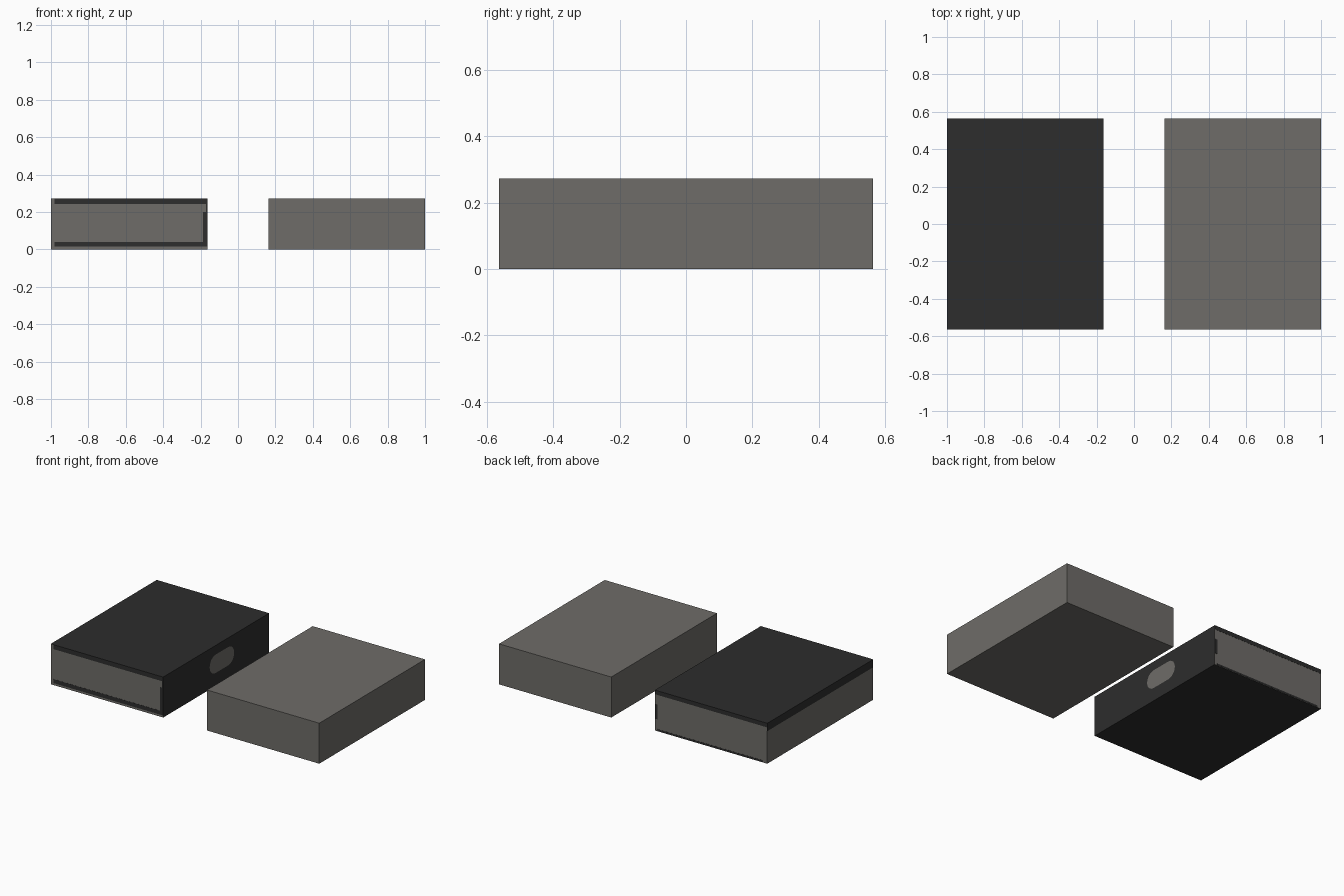
import bpy, bmesh, math

if "Cube" in bpy.data.objects:
    bpy.data.objects.remove(bpy.data.objects["Cube"])


def material(name, color):
    m = bpy.data.materials.new(name)
    m.diffuse_color = (*color, 1)
    m.use_nodes = True
    m.node_tree.nodes["Principled BSDF"].inputs["Base Color"].default_value = m.diffuse_color
    return m


GREY = material("warm_grey", (0.156, 0.150, 0.138))
DARK = material("charcoal", (0.026, 0.026, 0.026))
X0, X1, Y, H, T = -1.0, -0.163, 0.563, 0.273, 0.001


def finish(name, bm, mats):
    me = bpy.data.meshes.new(name)
    bm.to_mesh(me)
    bm.free()
    for m in mats:
        me.materials.append(m)
    ob = bpy.data.objects.new(name, me)
    bpy.context.collection.objects.link(ob)
    return ob


def box(name, x, y, z, mats, rule=None):
    bm = bmesh.new()
    bmesh.ops.create_cube(bm, size=1)
    for v in bm.verts:
        v.co = [r[0] + (c + 0.5) * (r[1] - r[0]) for c, r in zip(v.co, (x, y, z))]
    bm.normal_update()
    for f in bm.faces:
        f.material_index = rule(f.normal) if rule else 0
    return finish(name, bm, mats)


# Plain grey box
box("plain_box", (-X1, 1), (-Y, Y), (0, H), [GREY])

# Two-tone box: dark top, bottom and inner side, grey on the others
box("two_tone_box", (X0, X1), (-Y, Y), (0, H), [GREY, DARK],
    lambda n: int(abs(n.z) > 0.5 or n.x > 0.5))

# Dark painted borders on the two ends: (side, x range, z range)
borders = [
    (-1, (-0.98, X1), (0.243, H)),
    (-1, (-0.98, X1), (0.014, 0.04)),
    (-1, (-0.187, X1), (0.04, 0.2)),
    (-1, (-0.172, X1), (0.2, 0.243)),
    (1, (X0, X1), (0.245, H)),
    (1, (-0.97, X1 - 0.02), (0.002, 0.014)),
    (1, (-0.183, X1), (0.08, 0.18)),
]
for i, (s, xr, zr) in enumerate(borders):
    box(f"end_border_{i}", xr, sorted((s * (Y - T), s * (Y + T))), zr, [DARK])

# Dark band along the top of the outer side
box("side_band", (X0 - T, X0 + T), (-Y, Y), (0.22, H), [DARK])

# Grey rounded finger slot on the inner side
bm = bmesh.new()
r, half = 0.062, 0.068
ring = []
for i in range(32):
    a = -math.pi / 2 + math.pi * (i % 16) / 15 + (math.pi if i > 15 else 0)
    off = half if i < 16 else -half
    ring.append(bm.verts.new((X1 + T, 0.06 + off + r * math.cos(a), 0.15 + r * math.sin(a))))
bm.faces.new(ring)
finish("finger_slot", bm, [GREY])
